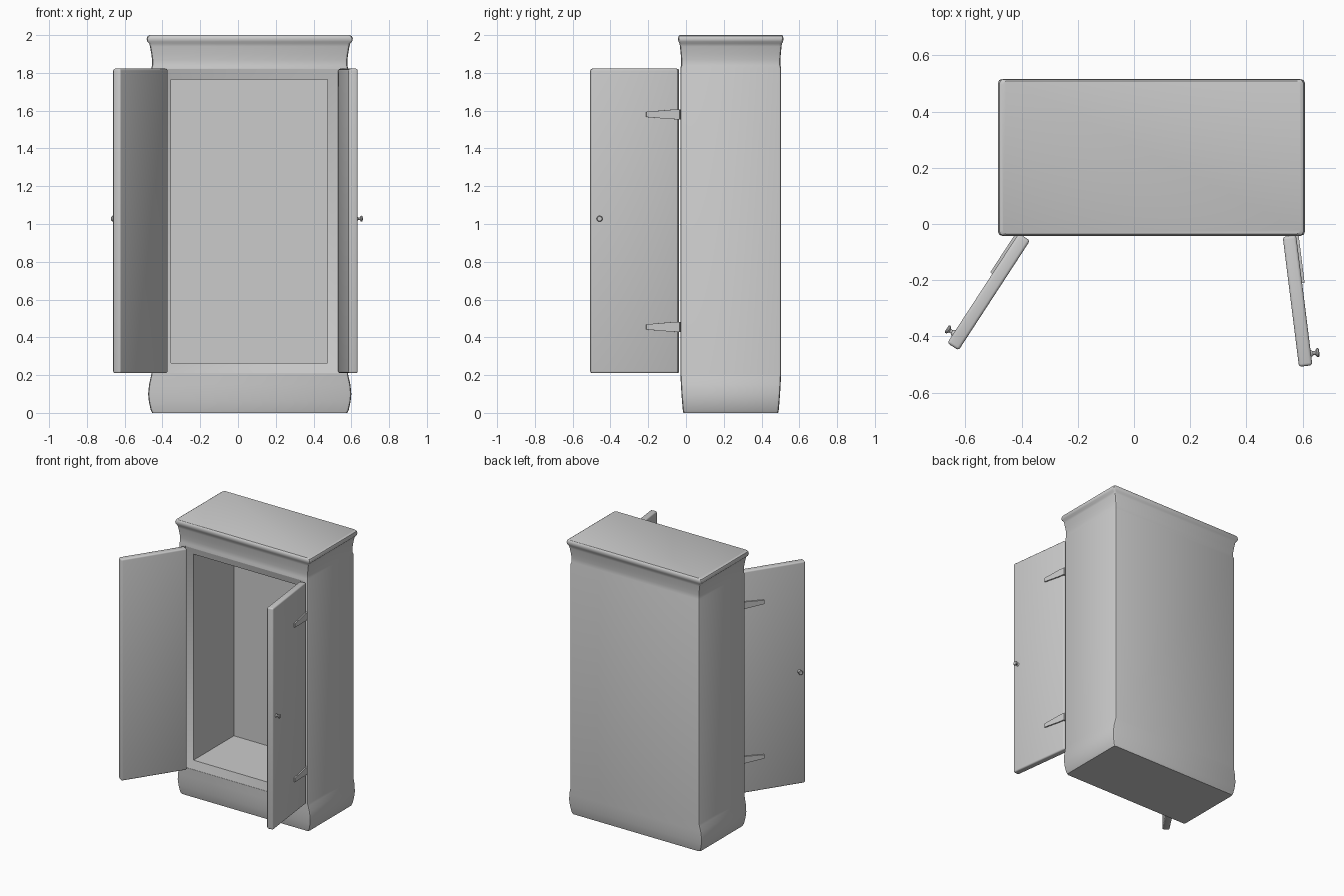
import bpy, bmesh, math
from mathutils import Vector

if "Cube" in bpy.data.objects:
    bpy.data.objects.remove(bpy.data.objects["Cube"])

CX, CY = 0.062, 0.237      # cabinet centre in plan


def finish(bm, name, bevel=0.0, smooth=True):
    bmesh.ops.recalc_face_normals(bm, faces=bm.faces)
    me = bpy.data.meshes.new(name)
    bm.to_mesh(me)
    bm.free()
    ob = bpy.data.objects.new(name, me)
    bpy.context.collection.objects.link(ob)
    bpy.ops.object.select_all(action='DESELECT')
    bpy.context.view_layer.objects.active = ob
    ob.select_set(True)
    if bevel:
        mod = ob.modifiers.new("soft_edges", 'BEVEL')
        mod.width, mod.segments = bevel, 3
        bpy.ops.object.modifier_apply(modifier=mod.name)
    if smooth:
        bpy.ops.object.shade_smooth_by_angle(angle=math.radians(35))
    return ob


def loft(rings):
    """Skin a list of equal-length point rings and cap both ends."""
    bm = bmesh.new()
    vs = [[bm.verts.new(p) for p in r] for r in rings]
    n = len(rings[0])
    for a, b in zip(vs, vs[1:]):
        for i in range(n):
            j = (i + 1) % n
            bm.faces.new((a[i], a[j], b[j], b[i]))
    bm.faces.new(vs[0])
    bm.faces.new(vs[-1])
    return bm


# Cabinet shell: half width, half depth, height, from plinth to cornice
profile = [
    (0.516, 0.251, 0.00), (0.524, 0.254, 0.015), (0.534, 0.258, 0.06),
    (0.538, 0.261, 0.10), (0.533, 0.264, 0.15), (0.524, 0.266, 0.19),
    (0.521, 0.267, 0.205), (0.521, 0.267, 1.825), (0.517, 0.263, 1.84),
    (0.517, 0.263, 1.87), (0.521, 0.265, 1.90), (0.528, 0.269, 1.94),
    (0.532, 0.271, 1.955), (0.542, 0.277, 1.965), (0.546, 0.279, 1.98),
    (0.541, 0.277, 1.994), (0.531, 0.272, 2.00)]


def corner_ring(hx, hy, z, c=0.014):
    pts = []
    for sx, sy in ((1, -1), (1, 1), (-1, 1), (-1, -1)):
        a = (sx * (hx - c), sy * hy)
        m = (sx * (hx - c * 0.3), sy * (hy - c * 0.3))
        b = (sx * hx, sy * (hy - c))
        pts += [a, m, b] if sx * sy < 0 else [b, m, a]
    return [(CX + x, CY + y, z) for x, y in pts]


cabinet = finish(loft([corner_ring(*p) for p in profile]), "cabinet_body", smooth=False)

# Hollow with a sloped door rebate
outer, inner = (-0.405, 0.53, 0.21, 1.82), (-0.355, 0.475, 0.265, 1.765)
rings = [[(x0, y, z0), (x1, y, z0), (x1, y, z1), (x0, y, z1)]
         for y, (x0, x1, z0, z1) in
         ((-0.12, outer), (-0.028, outer), (-0.005, inner), (0.46, inner))]
cutter = finish(loft(rings), "hollow_cutter", smooth=False)
cutter.hide_render = True
bpy.context.view_layer.objects.active = cabinet
mod = cabinet.modifiers.new("hollow", 'BOOLEAN')
mod.operation, mod.solver, mod.object = 'DIFFERENCE', 'EXACT', cutter
bpy.ops.object.modifier_apply(modifier=mod.name)
bpy.data.objects.remove(cutter)
bpy.ops.object.select_all(action='DESELECT')
cabinet.select_set(True)
bpy.ops.object.shade_smooth_by_angle(angle=math.radians(35))


# Open doors, each with two hinge straps and a knob on its outer face
def make_door(side, hinge, free):
    h = Vector((*hinge, 0))
    d = (Vector((*free, 0)) - h).normalized()
    s = -1 if side == "left" else 1
    n = Vector((-d.y, d.x, 0)) * s          # outward face direction

    def at(along, out, z):
        return h + d * along + n * out + Vector((0, 0, z))

    def slab(a, out0, out1, z0, z1):
        return [at(a, out0, z0), at(a, out1, z0), at(a, out1, z1), at(a, out0, z1)]

    t = 0.024
    finish(loft([slab(a, -t, t, 0.21, 1.822) for a in (0.0, 0.466)]),
           side + "_door", bevel=0.01)

    for label, z in (("lower", 0.455), ("upper", 1.58)):
        finish(loft([slab(a, t - 0.008, t + 0.009, z - w, z + w)
                     for a, w in ((-0.005, 0.026), (0.04, 0.025), (0.172, 0.014))]),
               f"{side}_{label}_hinge_strap")

    knob = [(0.014, 0.0), (0.010, 0.006), (0.007, 0.010), (0.007, 0.017),
            (0.015, 0.023), (0.016, 0.028), (0.012, 0.032)]
    angles = [2 * math.pi * i / 16 for i in range(16)]
    finish(loft([[at(0.424 + r * math.cos(q), t - 0.002 + o, 1.028 + r * math.sin(q))
                  for q in angles] for r, o in knob]), side + "_knob")


make_door("left", (-0.390, -0.046), (-0.640, -0.430))
make_door("right", (0.553, -0.043), (0.611, -0.506))
